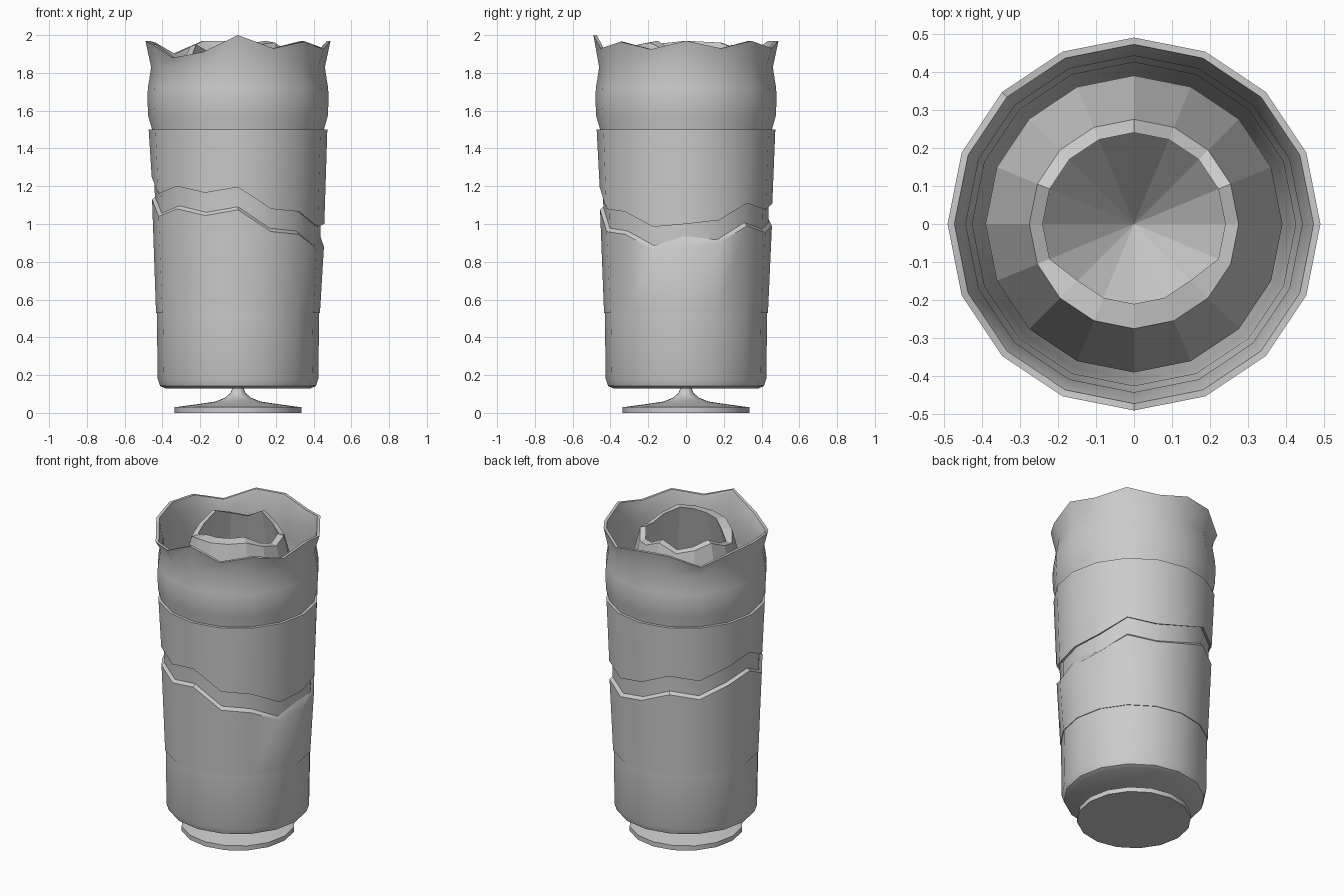
import bpy
import bmesh
from math import cos, sin, tau, radians

old = bpy.data.objects.get("Cube")
if old:
    bpy.data.objects.remove(old, do_unlink=True)

SIDES = 16

grey = bpy.data.materials.new("light grey")
grey.use_nodes = True
GREY = (0.6, 0.6, 0.6, 1)
grey.diffuse_color = GREY
grey.node_tree.nodes["Principled BSDF"].inputs["Base Color"].default_value = GREY


def pick(value, i):
    """A profile value is either one number or one number per side."""
    return value[i] if isinstance(value, list) else value


def lathe(name, profile, closed=False, smooth=True):
    """Spin a profile of (radius, height); radius 0 makes a pole."""
    bm = bmesh.new()
    rings = []
    for r, z in profile:
        if r == 0:
            rings.append([bm.verts.new((0, 0, z))] * SIDES)
        else:
            rings.append([bm.verts.new((pick(r, i) * cos(tau * i / SIDES),
                                        pick(r, i) * sin(tau * i / SIDES),
                                        pick(z, i))) for i in range(SIDES)])
    pairs = list(zip(rings, rings[1:]))
    if closed:
        pairs.append((rings[-1], rings[0]))
    for low, high in pairs:
        for i in range(SIDES):
            j = (i + 1) % SIDES
            corners = list(dict.fromkeys([low[i], low[j], high[j], high[i]]))
            bm.faces.new(corners)
    bmesh.ops.recalc_face_normals(bm, faces=bm.faces)
    mesh = bpy.data.meshes.new(name)
    bm.to_mesh(mesh)
    bm.free()
    mesh.materials.append(grey)
    obj = bpy.data.objects.new(name, mesh)
    bpy.context.collection.objects.link(obj)
    if smooth:
        bpy.ops.object.select_all(action='DESELECT')
        obj.select_set(True)
        bpy.context.view_layer.objects.active = obj
        bpy.ops.object.shade_smooth_by_angle(angle=radians(35))
    return obj


def shift(heights, dz):
    return [h + dz for h in heights]


# Broken edges, one height per side, counter-clockwise from +x
cup_rim = [1.97, 1.93, 1.97, 1.93, 1.97, 1.97, 1.9, 1.96,
           1.97, 1.95, 1.88, 1.91, 2.0, 1.93, 1.965, 1.925]
crack = [0.88, 0.9, 0.99, 0.955, 0.99, 1.06, 1.03, 1.09,
         1.13, 1.04, 1.08, 1.045, 1.075, 0.96, 0.945, 0.865]
glass_rim = [1.9, 1.92, 1.88, 1.9, 1.95, 1.9, 1.92, 1.95,
             1.9, 1.87, 1.91, 1.94, 1.95, 1.96, 1.97, 1.93]

# Cup with a bulging collar and a jagged flared rim
lathe("cup", [
    (0, 0.13), (0.385, 0.13), (0.412, 0.142), (0.425, 0.18), (0.43, 0.53),
    (0.438, 1.1), (0.455, 1.5), (0.475, 1.57), (0.48, 1.66), (0.477, 1.72),
    (0.46, 1.83), (0.49, cup_rim), (0.472, cup_rim), (0.442, 1.83),
    (0.457, 1.7), (0.455, 1.6), (0.425, 1.48), (0.41, 0.6), (0.39, 0.2),
    (0, 0.2)])

# Sleeve split in two by the crack; one chip stands up on the lower edge
inner_crack = shift(crack, 0.02)
inner_crack[0] += 0.04
lathe("lower_sleeve", [
    (0.434, 0.53), (0.455, crack), (0.434, inner_crack), (0.425, 0.53)],
    closed=True)
lathe("upper_sleeve", [
    (0.457, shift(crack, 0.12)), (0.473, 1.5), (0.445, 1.5),
    (0.434, shift(crack, 0.13))], closed=True)

# Stemmed glass standing inside: foot, then bowl with a broken mouth
lathe("glass_foot", [
    (0, 0), (0.335, 0), (0.335, 0.03), (0.2, 0.048), (0.12, 0.06),
    (0.07, 0.08), (0.04, 0.105), (0.03, 0.13), (0.03, 0.24), (0, 0.24)])
mouth = [0.21 if 10 <= i <= 14 else 0.24 for i in range(SIDES)]
lathe("glass_bowl", [
    (0, 0.22), (0.2, 0.35), (0.34, 0.7), (0.39, 1.45),
    (0.275, shift(glass_rim, -0.01)), (mouth, glass_rim),
    (0.35, 1.45), (0.3, 0.72), (0, 0.35)], smooth=False)
